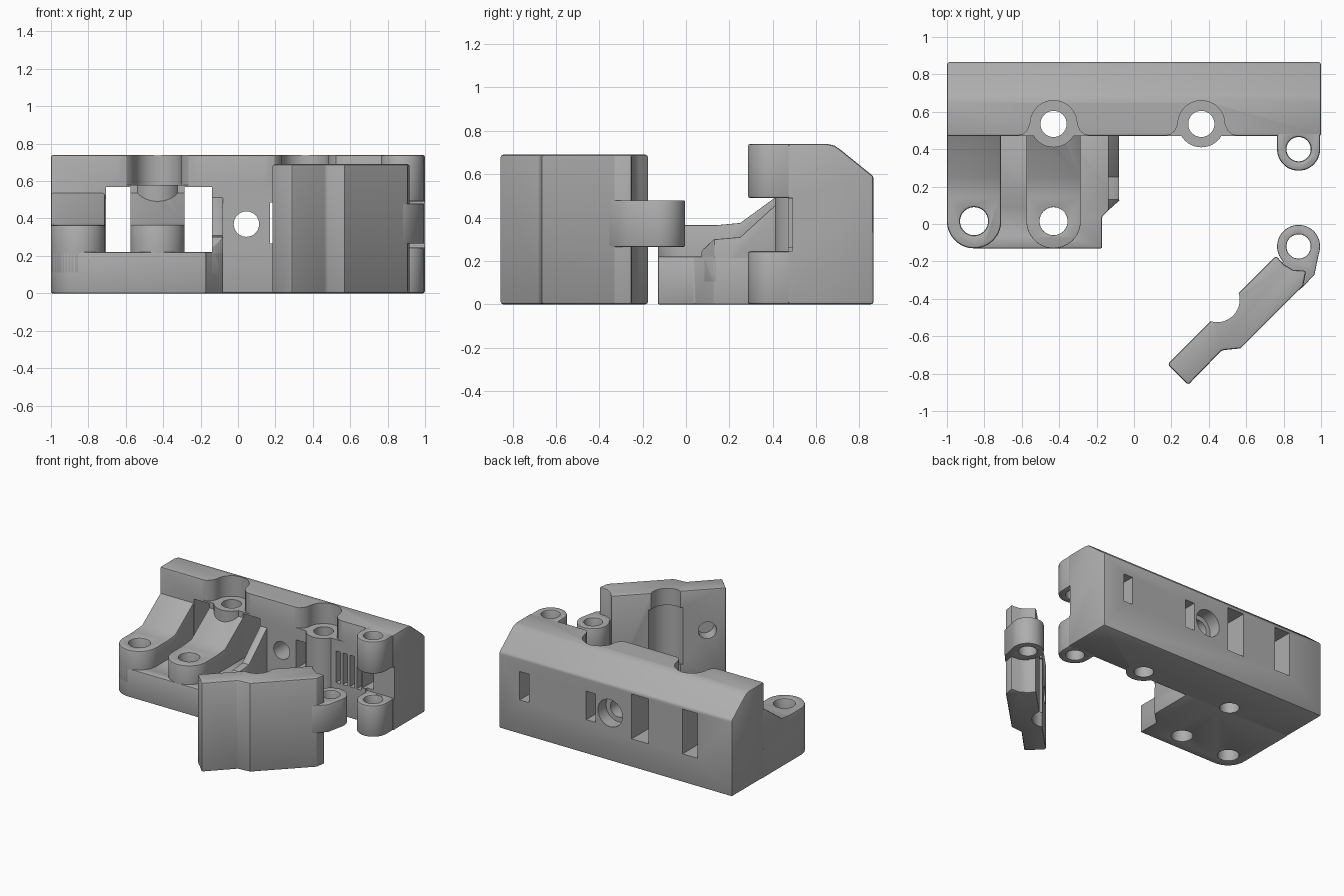
import bpy, bmesh, math
from mathutils import Vector

cube = bpy.data.objects.get("Cube")
if cube:
    bpy.data.objects.remove(cube, do_unlink=True)

grey = bpy.data.materials.new("plain grey")
grey.use_nodes = True
colour = (0.42, 0.42, 0.42, 1)
grey.diffuse_color = colour
grey.node_tree.nodes["Principled BSDF"].inputs["Base Color"].default_value = colour


def prism(name, points, start, end, axis="z"):
    """Extrude a profile: (x, y) along z, or (y, z) along x."""
    bm = bmesh.new()
    place = (lambda a, b, t: (a, b, t)) if axis == "z" else (lambda a, b, t: (t, a, b))
    face = bm.faces.new([bm.verts.new(place(a, b, start)) for a, b in points])
    moved = bmesh.ops.extrude_face_region(bm, geom=[face])["geom"]
    step = Vector(place(0, 0, end - start))
    bmesh.ops.translate(bm, vec=step, verts=[g for g in moved if isinstance(g, bmesh.types.BMVert)])
    bmesh.ops.recalc_face_normals(bm, faces=bm.faces)
    mesh = bpy.data.meshes.new(name)
    bm.to_mesh(mesh)
    bm.free()
    mesh.materials.append(grey)
    obj = bpy.data.objects.new(name, mesh)
    bpy.context.scene.collection.objects.link(obj)
    return obj


def arc(x, y, r, a=0, b=360, n=40):
    count = n if b - a == 360 else n + 1
    angles = [math.radians(a + (b - a) * i / n) for i in range(count)]
    return [(x + r * math.cos(t), y + r * math.sin(t)) for t in angles]


def box(x0, x1, y0, y1, z0, z1):
    return prism("cutter", [(x0, y0), (x1, y0), (x1, y1), (x0, y1)], z0, z1)


def bore(x, y, r, z0=-1, z1=2):
    return prism("cutter", arc(x, y, r), z0, z1)


def cross_bore(centre, r, depth, direction):
    obj = bore(0, 0, r, -depth, depth)
    obj.matrix_world = Vector(direction).to_track_quat("Z", "Y").to_matrix().to_4x4()
    obj.location = centre
    return obj


def finish(obj, cutters=(), bevel=0.012, bevel_first=False):
    """Cut the part, soften its edges and bake the result."""
    def soften():
        mod = obj.modifiers.new("soft edges", "BEVEL")
        mod.width, mod.segments = bevel, 2
        mod.limit_method, mod.angle_limit = "ANGLE", math.radians(40)
    if bevel_first:
        soften()
    for c in cutters:
        c.hide_render = True
        mod = obj.modifiers.new("cut", "BOOLEAN")
        mod.operation, mod.solver, mod.object = "DIFFERENCE", "EXACT", c
    if bevel and not bevel_first:
        soften()
    bpy.context.view_layer.update()
    graph = bpy.context.evaluated_depsgraph_get()
    mesh = bpy.data.meshes.new_from_object(obj.evaluated_get(graph))
    obj.modifiers.clear()
    obj.data = mesh
    mesh.shade_smooth()
    mesh.set_sharp_from_angle(angle=math.radians(30))
    for c in cutters:
        bpy.data.objects.remove(c, do_unlink=True)


FRONT, MID = 0.47, 0.37
bosses = {"left_boss": (0.36, 0.0), "right_boss": (-0.43, 0.2)}
BOSS_Y, BOSS_TOP = 0.535, 0.58
HINGE = (0.88, 0.4)

# Main block with its sloped back edge
block = prism("main_block", [(FRONT, 0), (0.865, 0), (0.865, 0.59), (0.71, 0.715),
                             (0.685, 0.732), (0.65, 0.74), (FRONT, 0.74)], -1, 1, "x")
cuts = [box(-0.705, -0.575, 0.3, 1, 0.22, 0.567),
        box(-0.285, -0.14, 0.3, 1, 0.22, 0.567),
        box(0.17, 0.25, 0.3, 1, 0.265, 0.485),
        box(0.74, 0.82, 0.3, 1, 0.265, 0.485),
        box(0.765, 1.2, 0.3, 0.49, 0.245, 0.49),
        cross_bore((0.045, 0.7, MID), 0.068, 0.5, (0, 1, 0)),
        cross_bore((0.045, 0.865, MID), 0.105, 0.1, (0, 1, 0)),
        bore(*HINGE, 0.065)]
# Ribbed grip grooves beside the hinge
cuts += [box(x, x + 0.04, 0.3, 0.53, 0.245, 0.49) for x in (0.51, 0.57, 0.63, 0.69)]
# Flared screw head recesses
flare = [(-0.14, -0.035), (-0.165, -0.058), (-0.21, -0.065), (-0.21, -0.2)]
for x, _ in bosses.values():
    outline = arc(0, 0, 0.125, 0, 180, 20) + flare + [(-a, b) for a, b in reversed(flare)]
    cuts.append(prism("cutter", [(x + a, BOSS_Y + b) for a, b in outline], BOSS_TOP, 1))
    cuts.append(bore(x, BOSS_Y, 0.07))
finish(block, cuts, bevel_first=True)

# Screw bosses
for name, (x, bottom) in bosses.items():
    boss = prism(name, arc(x, BOSS_Y, 0.125), bottom, BOSS_TOP)
    finish(boss, [bore(x, BOSS_Y, 0.07), box(x - 0.3, x + 0.3, FRONT + 0.01, 1, 0.02, 0.56)], 0)

# Hinge knuckles on the block
for name, z0, z1 in (("lower_knuckle", 0, 0.245), ("upper_knuckle", 0.49, 0.74)):
    shape = arc(*HINGE, 0.115, 180, 360, 24) + [(0.995, 0.5), (0.765, 0.5)]
    finish(prism(name, shape, z0, z1), [bore(*HINGE, 0.065)])

# Base plate and the two sloped screw arms
arms = {"right_arm": -0.855, "middle_arm": -0.43}
plate = prism("base_plate", arc(-0.855, 0.015, 0.145, 180, 270, 12) +
              [(-0.17, -0.13), (-0.17, 0.04), (-0.08, 0.13), (-0.08, 0.5), (-1, 0.5)], 0, 0.22)
finish(plate, [bore(x, 0.015, 0.075) for x in arms.values()] + [bore(-0.43, BOSS_Y, 0.07)])
for name, x in arms.items():
    shape = arc(x, 0.015, 0.145, 180, 360, 28) + [(x + 0.145, 0.48), (x - 0.145, 0.48)]
    arm = prism(name, shape, 0.1, 0.7)
    slope = [(-1, 0.365), (0.14, 0.365), (0.25, 0.375), (0.6, 0.63), (0.6, 1), (-1, 1)]
    finish(arm, [prism("cutter", slope, -2, 2, "x"), bore(x, 0.015, 0.075),
                 bore(-0.43, BOSS_Y, 0.07)])

# Sloped side wall next to the window
wall = prism("side_wall", [(0.03, 0.1), (0.03, 0.21), (0.13, 0.3), (0.25, 0.31),
                           (FRONT + 0.01, 0.52), (FRONT + 0.01, 0.1)], -0.14, -0.08, "x")
finish(wall, [prism("cutter", [(-0.25, -0.04), (0.1, -0.04), (0.1, 0.31)], -1, 1)], 0.005)

# Swinging clip with a boss-shaped hollow and a blind hole
clip = prism("clip_body", [(0.18, -0.75), (0.76, -0.17), (0.80, -0.215), (0.85, -0.245),
                           (0.92, -0.25), (0.905, -0.33), (0.60, -0.635), (0.57, -0.665),
                           (0.47, -0.675), (0.29, -0.86)], 0, 0.69)
finish(clip, [bore(0.445, -0.405, 0.12), bore(0.445, -0.405, 0.135, 0.12, 0.56),
              cross_bore((0.275, -0.655, MID), 0.065, 0.1, (-1, 1, 0))], bevel_first=True)

# Clip hinge lug
pivot = (0.88, -0.12)
lug = prism("clip_lug", arc(*pivot, 0.115, -20, 225, 36) +
            [(0.72, -0.26), (0.86, -0.37), (0.905, -0.335), (0.965, -0.27)], 0.265, 0.48)
finish(lug, [bore(*pivot, 0.065)])
